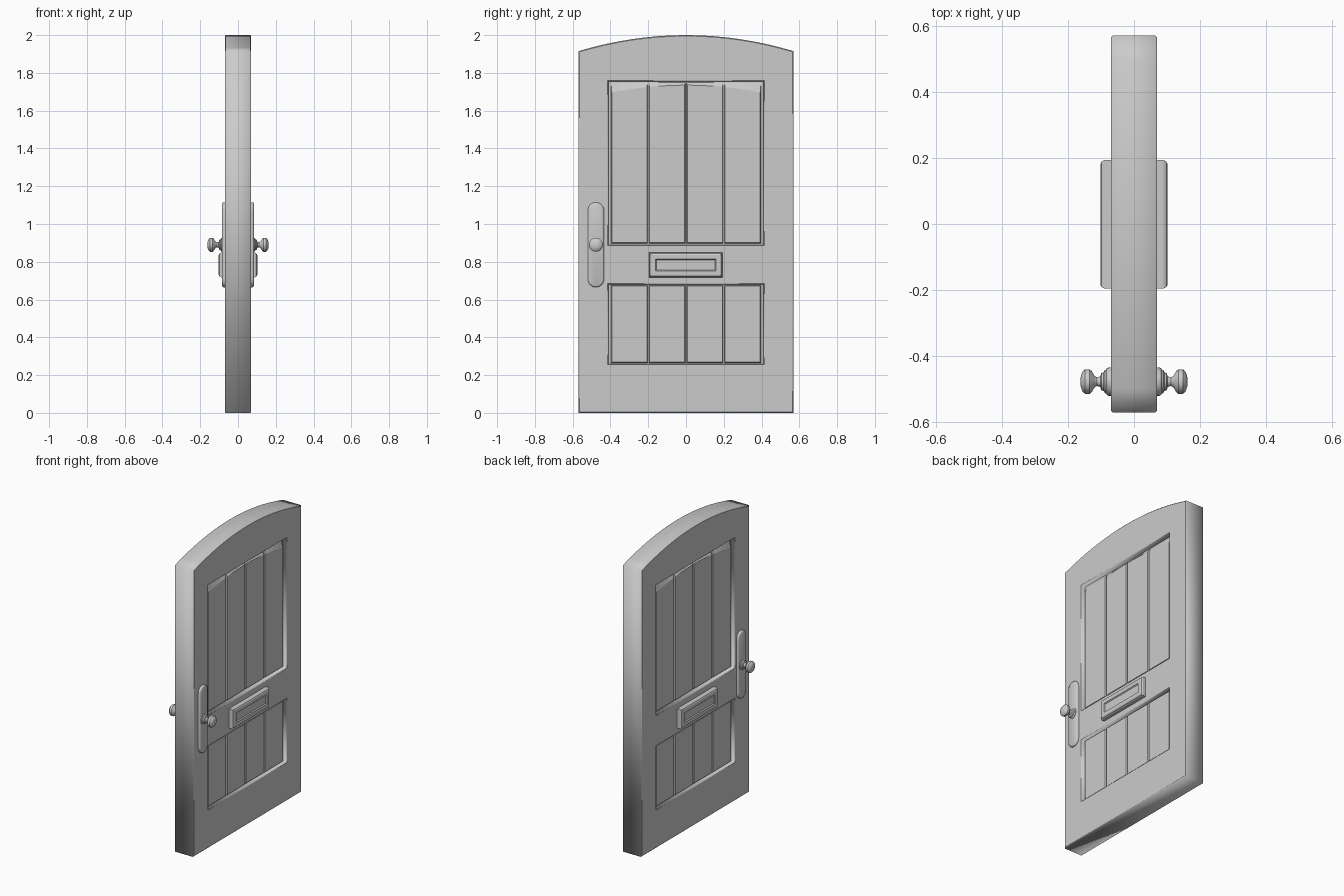
import bpy, bmesh, math
from mathutils import Matrix

cube = bpy.data.objects.get("Cube")
if cube:
    bpy.data.objects.remove(cube, do_unlink=True)

grey = bpy.data.materials.new("light_grey")
grey.use_nodes = True
GREY = (0.6, 0.6, 0.6, 1)
grey.diffuse_color = GREY
grey.node_tree.nodes["Principled BSDF"].inputs["Base Color"].default_value = GREY

HALF_W, HALF_T = 0.57, 0.07      # door half width and half thickness
KNOB_Y, KNOB_Z = -0.477, 0.89


def loft(name, layers, smooth=False):
    """Skin (x, outline) layers, each outline a list of (y, z), and cap both ends."""
    bm = bmesh.new()
    rings = [[bm.verts.new((x, y, z)) for y, z in pts] for x, pts in layers]
    n = len(rings[0])
    for a, b in zip(rings, rings[1:]):
        for i in range(n):
            j = (i + 1) % n
            bm.faces.new((a[i], a[j], b[j], b[i]))
    bm.faces.new(rings[0])
    bm.faces.new(rings[-1])
    bmesh.ops.recalc_face_normals(bm, faces=bm.faces)
    mesh = bpy.data.meshes.new(name)
    bm.to_mesh(mesh)
    bm.free()
    mesh.materials.append(grey)
    obj = bpy.data.objects.new(name, mesh)
    bpy.context.collection.objects.link(obj)
    if smooth:
        bpy.ops.object.select_all(action='DESELECT')
        obj.select_set(True)
        bpy.context.view_layer.objects.active = obj
        bpy.ops.object.shade_smooth_by_angle(angle=math.radians(35))
    return obj


def rect(y0, y1, z0, z1, inset=0.0):
    return [(y0 + inset, z0 + inset), (y1 - inset, z0 + inset),
            (y1 - inset, z1 - inset), (y0 + inset, z1 - inset)]


def stadium(r, half_len, cy, cz, steps=12):
    """Upright capsule outline; half_len 0 gives a circle."""
    pts = []
    for end, start in ((1, 0), (-1, math.pi)):
        for i in range(steps + (half_len > 0)):
            a = start + math.pi * i / steps
            pts.append((cy + r * math.cos(a), cz + end * half_len + r * math.sin(a)))
    return pts


def arch_top(y0, y1, crown, drop, half, steps):
    """Points of a shallow arch from y1 back to y0."""
    ys = [y1 + (y0 - y1) * i / steps for i in range(steps + 1)]
    return [(y, crown - drop * (y / half) ** 2) for y in ys]


# Door frame: arched outline with two openings, edges softly bevelled
curve = bpy.data.curves.new("frame_outline", 'CURVE')
curve.dimensions = '2D'
curve.fill_mode = 'BOTH'
EDGE = 0.005
outline = [(-HALF_W, 0), (HALF_W, 0)] + arch_top(-HALF_W, HALF_W, 2.0, 0.085, HALF_W, 16)
for pts in (outline, rect(-0.41, 0.41, 0.89, 1.755), rect(-0.41, 0.41, 0.26, 0.68)):
    spline = curve.splines.new('POLY')
    spline.points.add(len(pts) - 1)
    for p, (y, z) in zip(spline.points, pts):
        p.co = (y, z, 0, 1)
    spline.use_cyclic_u = True
curve.extrude = HALF_T - EDGE
curve.bevel_depth = EDGE
curve.bevel_resolution = 0
curve.offset = -EDGE
temp = bpy.data.objects.new("frame_outline", curve)
bpy.context.collection.objects.link(temp)
bpy.context.view_layer.update()
frame_mesh = bpy.data.meshes.new_from_object(temp.evaluated_get(bpy.context.evaluated_depsgraph_get()))
bpy.data.objects.remove(temp, do_unlink=True)
frame_mesh.transform(Matrix(((0, 0, 1, 0), (1, 0, 0, 0), (0, 1, 0, 0), (0, 0, 0, 1))))
frame_mesh.materials.clear()
frame_mesh.materials.append(grey)
bpy.context.collection.objects.link(bpy.data.objects.new("door_frame", frame_mesh))

# Backing boards seen at the bottom of the grooves
for name, z0, z1 in (("upper_backing", 0.88, 1.765), ("lower_backing", 0.25, 0.69)):
    board = rect(-0.42, 0.42, z0, z1)
    loft(name, [(-0.04, board), (0.04, board)])

# Planks: four in each opening, the upper ones with arched, sloping tops
for i in range(4):
    y0, y1 = -0.4 + 0.2 * i, -0.2 + 0.2 * i

    def plank(z0, z1, gap, arched):
        a, b = y0 + gap, y1 - gap
        top = arch_top(a, b, 1.735, 0.04, 0.4, 4) if arched else [(b, z1 - gap), (a, z1 - gap)]
        return [(a, z0 + gap), (b, z0 + gap)] + top

    def flat_plank(z0, z1, gap):
        a, b = y0 + gap, y1 - gap
        return [(a, z0 + gap), (b, z0 + gap)] + arch_top(a, b, z1, 0, 1, 4)

    side, face = flat_plank(0.895, 1.748, 0.003), plank(0.895, 0, 0.007, True)
    loft("upper_plank", [(-0.056, face), (-0.042, side), (0.042, side), (0.056, face)])
    side, face = plank(0.262, 0.678, 0.003, False), plank(0.262, 0.678, 0.007, False)
    loft("lower_plank", [(-0.056, face), (-0.05, side), (0.05, side), (0.056, face)])

# Fittings repeated on both faces of the door
KNOB = [(0.08, 0.036), (0.088, 0.036), (0.092, 0.028), (0.099, 0.026), (0.102, 0.016),
        (0.112, 0.013), (0.12, 0.018), (0.127, 0.031), (0.134, 0.037), (0.148, 0.037),
        (0.156, 0.03), (0.161, 0.016), (0.162, 0.005)]
for label, s in (("right", 1), ("left", -1)):
    # Letter plate with a raised rim and sunken flap
    def slot(inset):
        return rect(-0.195, 0.193, 0.718, 0.848, inset)
    loft("letter_plate_" + label, [(s * x, slot(d)) for x, d in (
        (0.06, 0), (0.09, 0), (0.098, 0.004), (0.102, 0.012),
        (0.102, 0.034), (0.096, 0.039))])

    # Long handle plate with rounded rim
    loft("handle_plate_" + label, [(s * x, stadium(r, 0.182, KNOB_Y, KNOB_Z)) for x, r in (
        (0.06, 0.043), (0.077, 0.043), (0.082, 0.04), (0.085, 0.034))], True)

    # Turned knob
    loft("knob_" + label, [(s * x, stadium(r, 0, KNOB_Y, KNOB_Z)) for x, r in KNOB], True)
